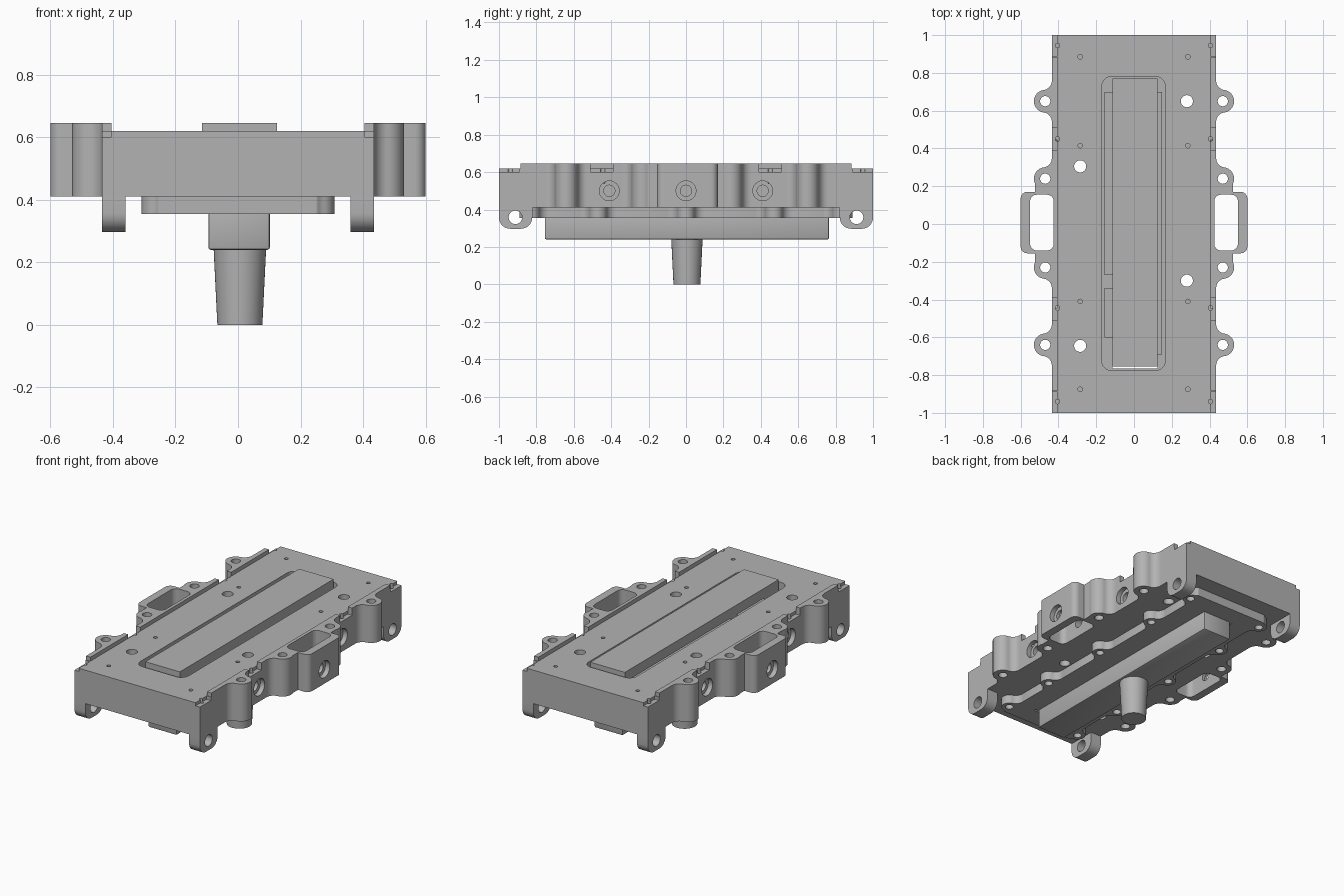
import bpy, bmesh
from math import sin, cos, pi, sqrt, atan2, radians
from mathutils import Matrix

old = bpy.data.objects.get("Cube")
if old:
    bpy.data.objects.remove(old, do_unlink=True)

steel = bpy.data.materials.new("grey metal")
steel.use_nodes = True
GREY = (0.45, 0.45, 0.45, 1)
steel.diffuse_color = GREY
steel.node_tree.nodes["Principled BSDF"].inputs["Base Color"].default_value = GREY


# ---- helpers: outlines, prisms, cutting ----
def arc(u, v, r, a, b, n=10):
    return [(u + r * cos(a + (b - a) * i / n), v + r * sin(a + (b - a) * i / n))
            for i in range(n + 1)]


def circle(u, v, r, n=32):
    return arc(u, v, r, 0, 2 * pi, n)[:-1]


def rect(u0, u1, v0, v1, r=0):
    if not r:
        return [(u0, v0), (u1, v0), (u1, v1), (u0, v1)]
    corners = [(u0 + r, v0 + r, 2), (u1 - r, v0 + r, 3), (u1 - r, v1 - r, 0), (u0 + r, v1 - r, 1)]
    return [p for u, v, q in corners for p in arc(u, v, r, q * pi / 2, (q + 1) * pi / 2, 8)]


def ear(base, cx, cy, r, fillet=0.05, limit=2):
    """Round tab that flows into a straight wall at x = base."""
    dx = base + fillet - cx
    dy = sqrt((r + fillet) ** 2 - dx ** 2)
    a = atan2(dy, dx)
    low = arc(base + fillet, cy - dy, fillet, pi, pi - a)
    tip = arc(cx, cy, r, -a, a, 24)
    high = arc(base + fillet, cy + dy, fillet, a - pi, -pi)
    pts = [(base - 0.01, cy - dy)] + low + tip + high + [(base - 0.01, cy + dy)]
    return [(x, max(-limit, min(limit, y))) for x, y in pts]


def flip(pts, s):
    return [(s * u, v) for u, v in pts]


def make(name, shapes, cutter=False):
    """Shapes are (outline, low, high, axis) prisms in one mesh."""
    bm = bmesh.new()
    for pts, lo, hi, axis in shapes:
        pts = [p for i, p in enumerate(pts)
               if abs(p[0] - pts[i - 1][0]) + abs(p[1] - pts[i - 1][1]) > 1e-5]
        place = (lambda u, v, w: (w, u, v)) if axis == "x" else (lambda u, v, w: (u, v, w))
        bot = [bm.verts.new(place(u, v, lo)) for u, v in pts]
        top = [bm.verts.new(place(u, v, hi)) for u, v in pts]
        bm.faces.new(bot)
        bm.faces.new(top)
        for i in range(len(pts)):
            bm.faces.new((bot[i - 1], bot[i], top[i], top[i - 1]))
    bmesh.ops.recalc_face_normals(bm, faces=bm.faces)
    me = bpy.data.meshes.new(name)
    bm.to_mesh(me)
    bm.free()
    me.materials.append(steel)
    ob = bpy.data.objects.new(name, me)
    bpy.context.collection.objects.link(ob)
    ob.hide_render = cutter
    return ob


def finish(ob, cutters=(), bevel=0):
    for c in cutters:
        m = ob.modifiers.new("cut", "BOOLEAN")
        m.operation, m.object, m.solver = "DIFFERENCE", c, "EXACT"
    if bevel:
        m = ob.modifiers.new("bevel", "BEVEL")
        m.width, m.segments = bevel, 2
    bpy.context.view_layer.update()
    me = bpy.data.meshes.new_from_object(ob.evaluated_get(bpy.context.evaluated_depsgraph_get()))
    ob.modifiers.clear()
    ob.data = me
    me.shade_smooth()
    me.set_sharp_from_angle(angle=radians(35))


SIDES = (1, -1)
UNDER, DECK, RAIL = 0.41, 0.62, 0.645
EARS = (0.65, 0.24, -0.23, -0.64)
TABS = (0.83, 0.47, 0, -0.47, -0.83)

# ---- cutters ----
ear_holes = make("ear_hole_cutter", [(circle(s * 0.47, y, 0.027), 0.3, 0.8, "z")
                                     for s in SIDES for y in EARS], True)
windows = make("window_cutter", [(flip(rect(0.425, 0.55, -0.14, 0.155, 0.035), s), 0.3, 0.8, "z")
                                 for s in SIDES], True)
through = make("through_hole_cutter", [(circle(x, y, 0.032), 0.2, 0.8, "z") for x, y in
               ((-0.285, 0.305), (0.28, 0.65), (0.28, -0.3), (-0.285, -0.645))], True)
screws = make("screw_hole_cutter",
              [(circle(s * 0.285, y, 0.012, 16), 0.52, 0.8, "z")
               for s in SIDES for y in (0.885, 0.415, -0.41, -0.875)] +
              [(circle(s * 0.405, y, 0.012, 16), 0.54, 0.8, "z")
               for s in SIDES for y in (0.945, 0.45, -0.445, -0.94)], True)
notches = make("edge_notch_cutter", [(flip(rect(0.405, 0.5, a, b, 0), s), 0.6, 0.8, "z")
               for s in SIDES for a, b in ((0.89, 1.1), (0.39, 0.51), (-0.51, -0.39), (-1.1, -0.89))],
               True)
bores = make("side_bore_cutter", [(circle(y, 0.5, 0.03), *sorted((s * 0.3, s * 0.7)), "x")
             for s in SIDES for y in (-0.41, 0, 0.41)], True)
sinks = make("counterbore_cutter", [(circle(y, 0.5, 0.053), *sorted((s * x, s * 0.7)), "x")
             for s in SIDES for y, x in ((-0.41, 0.405), (0, 0.57), (0.41, 0.405))], True)
pocket = make("pocket_cutter", [(rect(-0.17, 0.165, -0.775, 0.78, 0.05), 0.52, 0.8, "z")], True)
slot = make("slot_cutter", [(rect(-0.115, 0.125, -0.765, 0.77), 0.2, 0.8, "z")], True)
tab_holes = make("tab_hole_cutter", [(circle(s * 0.262, y, 0.024), 0.3, 0.48, "z")
                                     for s in SIDES for y in TABS], True)
pins = make("lug_hole_cutter", [(circle(e * 0.912, 0.358, 0.036), -1, 1, "x") for e in SIDES], True)

# ---- main block ----
body = make("main_block", [(rect(-0.435, 0.435, -1, 1), UNDER, DECK, "z")])
finish(body, (pocket, slot, notches, through, screws, windows, sinks, bores, tab_holes))

# ---- side rails, ears and handles ----
for s, side in ((1, "left"), (-1, "right")):
    for i, (a, b) in enumerate(((0.51, 0.885), (-0.39, 0.39), (-0.885, -0.51))):
        rail = make(f"{side}_rail_{i + 1}", [(flip(rect(0.405, 0.435, a, b), s), DECK, RAIL, "z")])
        finish(rail, (windows,))
    for i, y in enumerate(EARS):
        tab = make(f"{side}_ear_{i + 1}", [(flip(ear(0.435, 0.47, y, 0.06), s), UNDER, RAIL, "z")])
        finish(tab, (ear_holes, windows))
    for name, outline in (("handle", rect(0.425, 0.6, -0.155, 0.17, 0.035)),
                          ("handle_web", rect(0.43, 0.525, -0.23, 0.24))):
        part = make(f"{side}_{name}", [(flip(outline, s), UNDER, RAIL, "z")])
        finish(part, (windows, ear_holes, sinks, bores))

# ---- corner lugs ----
for s, side in ((1, "left"), (-1, "right")):
    for e, end in ((1, "back"), (-1, "front")):
        y0, y1 = sorted((e * 0.822, e))
        lo, hi = sorted((s * 0.36, s * 0.435))
        lug = make(f"{end}_{side}_lug", [(rect(y0, y1, 0.297, 0.5, 0.06), lo, hi, "x")])
        finish(lug, (pins,))

# ---- scalloped lower plate ----
plate = make("lower_plate", [(rect(-0.24, 0.24, -0.89, 0.89), 0.355, UNDER, "z")])
finish(plate, (slot, tab_holes))
for s, side in ((1, "left"), (-1, "right")):
    for i, y in enumerate(TABS):
        tab = make(f"{side}_plate_tab_{i + 1}",
                   [(flip(ear(0.24, 0.26, y, 0.048, limit=0.89), s), 0.355, UNDER, "z")])
        finish(tab, (tab_holes,))

# ---- centre bar, gibs and peg ----
bar = make("centre_bar", [(rect(-0.115, 0.125, -0.755, 0.77), 0.357, RAIL, "z")])
finish(bar)
keel = make("lower_bar", [(rect(-0.095, 0.102, -0.755, 0.765), 0.24, 0.4, "z")])
finish(keel, bevel=0.008)
for i, (a, b) in enumerate(((-0.6, -0.34), (-0.27, 0.7))):
    finish(make(f"right_gib_{i + 1}", [(rect(-0.155, -0.115, a, b), 0.52, 0.585, "z")]))
finish(make("left_gib", [(rect(0.125, 0.148, -0.69, 0.7), 0.52, 0.575, "z")]))

bm = bmesh.new()
bmesh.ops.create_cone(bm, cap_ends=True, segments=48, radius1=0.072, radius2=0.084, depth=0.245,
                      matrix=Matrix.Translation((0.006, 0.005, 0.1225)))
peg = make("tapered_peg", [])
bm.to_mesh(peg.data)
bm.free()
finish(peg)

# ---- remove the cutters ----
for ob in (ear_holes, windows, through, screws, notches, bores, sinks, pocket, slot, tab_holes, pins):
    bpy.data.objects.remove(ob, do_unlink=True)
